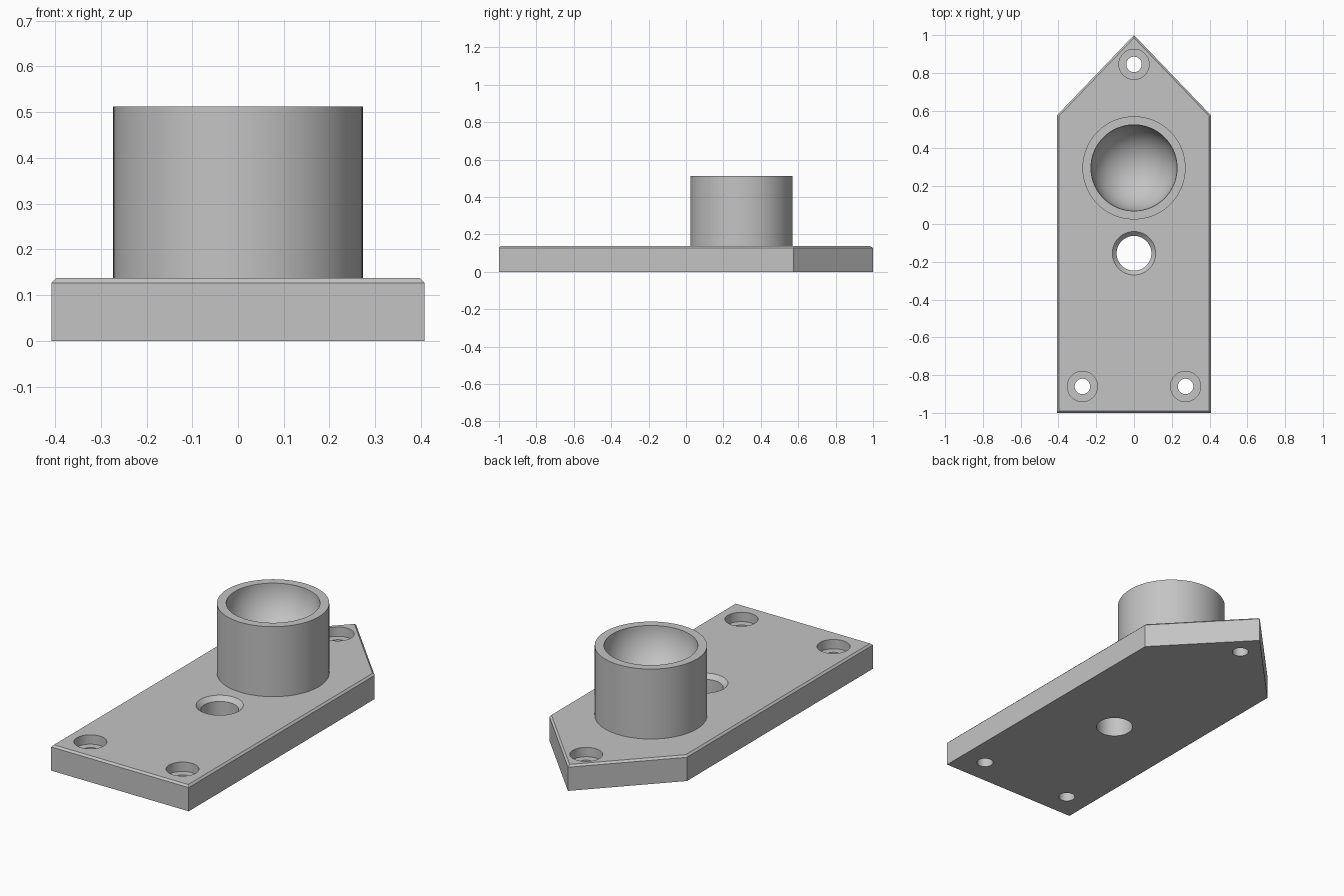
import bpy, bmesh, math
from mathutils import Matrix, Vector

old = bpy.data.objects.get("Cube")
if old:
    bpy.data.objects.remove(old, do_unlink=True)

TOP = 0.137        # plate thickness
CHAMFER = 0.01
TUBE_TOP = 0.512
BOWL_R = 0.228

grey = bpy.data.materials.new("light_grey")
grey.use_nodes = True
grey.diffuse_color = (0.55, 0.55, 0.55, 1)
grey.node_tree.nodes["Principled BSDF"].inputs["Base Color"].default_value = (0.55, 0.55, 0.55, 1)


def finish(bm, name):
    bmesh.ops.recalc_face_normals(bm, faces=bm.faces)
    mesh = bpy.data.meshes.new(name)
    bm.to_mesh(mesh)
    bm.free()
    mesh.materials.append(grey)
    obj = bpy.data.objects.new(name, mesh)
    bpy.context.collection.objects.link(obj)
    return obj


def lathe(name, profile, x, y, steps=96):
    """Revolve an (r, z) profile that starts and ends on the axis."""
    bm = bmesh.new()
    verts = [bm.verts.new((r, 0, z)) for r, z in profile]
    edges = [bm.edges.new(pair) for pair in zip(verts, verts[1:])]
    bmesh.ops.spin(bm, geom=verts + edges, cent=(0, 0, 0), axis=(0, 0, 1),
                   angle=math.tau, steps=steps, use_duplicate=False)
    bmesh.ops.remove_doubles(bm, verts=bm.verts, dist=1e-5)
    bmesh.ops.transform(bm, matrix=Matrix.Translation((x, y, 0)), verts=bm.verts)
    return finish(bm, name)


def smooth(obj):
    bpy.ops.object.select_all(action="DESELECT")
    obj.select_set(True)
    bpy.context.view_layer.objects.active = obj
    bpy.ops.object.shade_smooth_by_angle(angle=math.radians(30))


# Pointed base plate with a chamfered top edge
bm = bmesh.new()
outline = [(-0.408, -1), (0.408, -1), (0.408, 0.575), (0, 1), (-0.408, 0.575)]
base = bm.faces.new([bm.verts.new((x, y, 0)) for x, y in outline])
extruded = bmesh.ops.extrude_face_region(bm, geom=[base])["geom"]
top_verts = [g for g in extruded if isinstance(g, bmesh.types.BMVert)]
bmesh.ops.translate(bm, vec=Vector((0, 0, TOP)), verts=top_verts)
bmesh.ops.recalc_face_normals(bm, faces=bm.faces)
rim = [e for e in bm.edges if all(v.co.z > TOP / 2 for v in e.verts)]
bmesh.ops.bevel(bm, geom=rim, offset=CHAMFER, segments=1, affect="EDGES")
plate = finish(bm, "base_plate")

# Counterbored screw holes and the countersunk middle hole
screw = [(0, -0.1), (0.041, -0.1), (0.041, TOP - 0.05),
         (0.08, TOP - 0.05), (0.08, 0.3), (0, 0.3)]
middle = [(0, -0.1), (0.092, -0.1), (0.092, TOP - 0.023),
          (0.115, TOP), (0.115, 0.3), (0, 0.3)]
cutters = [lathe("screw_hole_cutter", screw, x, y, 64)
           for x, y in ((-0.273, -0.86), (0.273, -0.86), (0, 0.845))]
cutters.append(lathe("middle_hole_cutter", middle, 0, -0.155))

bpy.context.view_layer.objects.active = plate
for cutter in cutters:
    cutter.hide_render = True
    mod = plate.modifiers.new(cutter.name, "BOOLEAN")
    mod.operation = "DIFFERENCE"
    mod.solver = "EXACT"
    mod.object = cutter
    bpy.ops.object.modifier_apply(modifier=mod.name)
for cutter in cutters:
    bpy.data.objects.remove(cutter, do_unlink=True)
smooth(plate)

# Round post with a hemispherical bowl in its top
bowl = [(BOWL_R * math.cos(a), TUBE_TOP - BOWL_R * math.sin(a))
        for a in (math.pi / 2 * i / 24 for i in range(24))]
post = [(0, TOP - 0.02), (0.273, TOP - 0.02), (0.273, TUBE_TOP)]
smooth(lathe("cup_post", post + bowl + [(0, TUBE_TOP - BOWL_R)], 0, 0.297))
